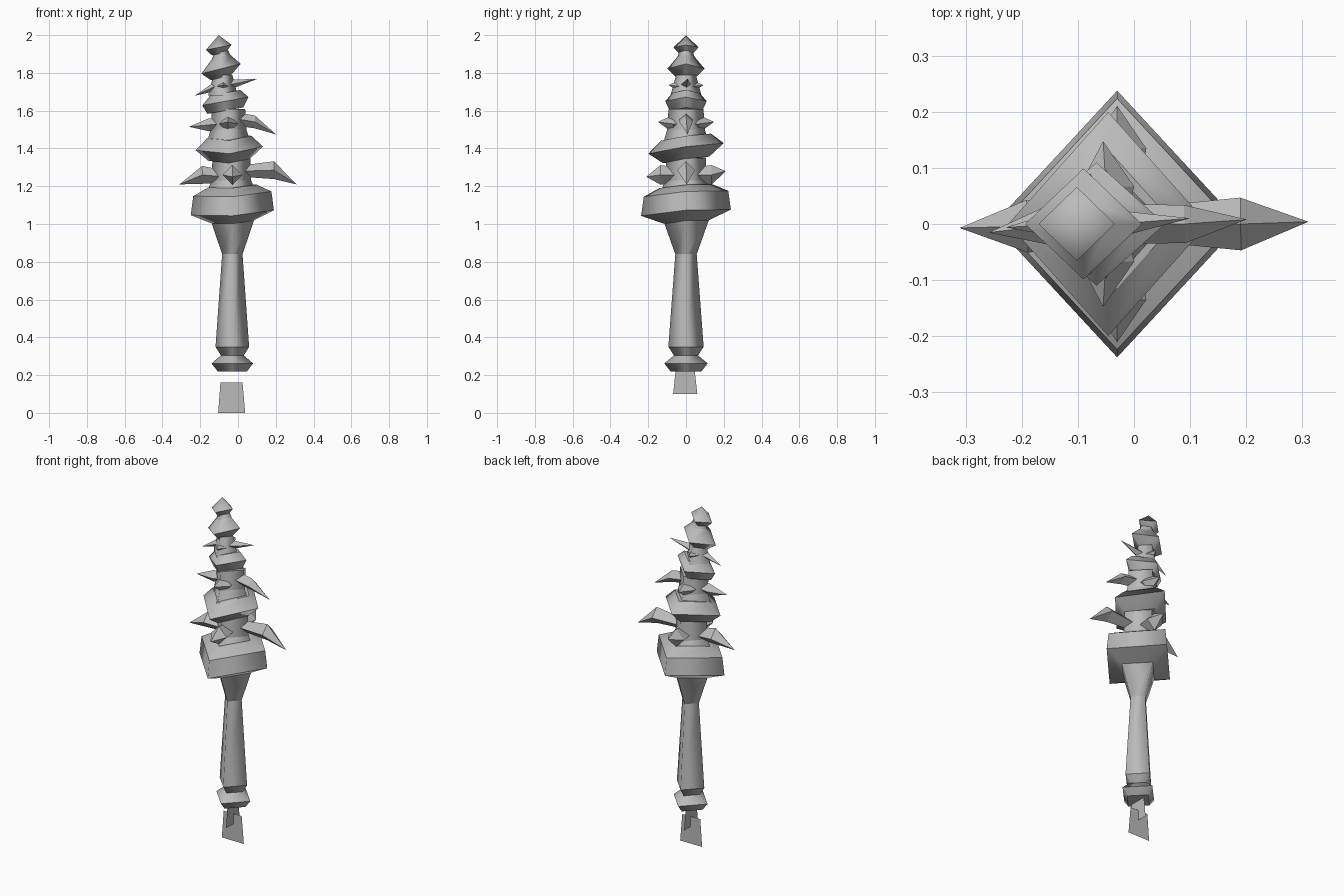
import bpy, bmesh
from mathutils import Vector

cube = bpy.data.objects.get("Cube")
if cube:
    bpy.data.objects.remove(cube, do_unlink=True)

grey = bpy.data.materials.new("stone grey")
grey.use_nodes = True
COLOR = (0.5, 0.5, 0.5, 1)
grey.diffuse_color = COLOR
grey.node_tree.nodes["Principled BSDF"].inputs["Base Color"].default_value = COLOR


def finish(name, bm):
    mesh = bpy.data.meshes.new(name)
    bmesh.ops.recalc_face_normals(bm, faces=bm.faces)
    bm.to_mesh(mesh)
    bm.free()
    mesh.materials.append(grey)
    obj = bpy.data.objects.new(name, mesh)
    bpy.context.collection.objects.link(obj)
    return obj


def loft(bm, loops, smooth):
    """Bridge four-point loops; horizontal rims stay sharp."""
    rings = [[bm.verts.new(p) for p in loop] for loop in loops]
    for low, high in zip(rings, rings[1:]):
        for i in range(4):
            j = (i + 1) % 4
            bm.faces.new((low[i], low[j], high[j], high[i])).smooth = smooth
    for ring in (rings[0], rings[-1]):
        bm.faces.new(ring)
        for i in range(4):
            bm.edges.get((ring[i], ring[i - 1])).smooth = False
    for ring in rings[1:-1]:
        for i in range(4):
            bm.edges.get((ring[i], ring[i - 1])).smooth = False


def diamond_stack(name, profile, cx, tilt_x=0, tilt_y=0, depth=1.05):
    """Diamond-section turned part; profile holds (height, radius)."""
    bm = bmesh.new()
    loops = []
    for z, r in profile:
        d = r * depth
        loops.append([Vector((cx + x, y, z + x * tilt_x + y * tilt_y))
                      for x, y in ((r, 0), (0, d), (-r, 0), (0, -d))])
    loft(bm, loops, True)
    bmesh.ops.remove_doubles(bm, verts=bm.verts, dist=0.0002)
    finish(name, bm)


def spike(name, root, knee, tip, root_size, knee_size):
    """Four-sided thorn that swells at the knee and ends in a point."""
    bm = bmesh.new()
    root, knee, tip = Vector(root), Vector(knee), Vector(tip)
    out = (tip - root) * Vector((1, 1, 0))
    side = out.normalized().cross(Vector((0, 0, 1)))
    up = Vector((0, 0, 1))
    loops = []
    for c, s in ((root, root_size), (knee, knee_size), (tip, 0.0004)):
        loops.append([c + side * s, c + up * s, c - side * s, c - up * s])
    loft(bm, loops, False)
    finish(name, bm)


def plate(name, corners):
    bm = bmesh.new()
    bm.faces.new([bm.verts.new(c) for c in corners])
    finish(name, bm)


# Handle
diamond_stack("pommel", [(.22, .078), (.262, .11), (.305, .06)], -.03)
diamond_stack("shaft", [(.3, .058), (.35, .089), (.84, .054), (1.02, .115)], -.03)

# Head and the leaning tiers above it
diamond_stack("head", [(1.01, .11), (1.06, .22), (1.16, .207), (1.2, .13)],
              -.03, .06, .07, 1.08)
diamond_stack("lower_neck", [(1.18, .125), (1.23, .105), (1.35, .1)], -.035)
diamond_stack("lower_tier", [(1.34, .11), (1.4, .178), (1.46, .118)],
              -.046, .055, .14, 1.12)
diamond_stack("middle_neck", [(1.44, .112), (1.5, .095), (1.61, .088)], -.05)
diamond_stack("middle_tier", [(1.6, .095), (1.65, .122), (1.695, .08)],
              -.067, .18, 0, .9)
diamond_stack("upper_neck", [(1.68, .078), (1.79, .05)], -.08)
diamond_stack("upper_tier", [(1.775, .053), (1.822, .104), (1.885, .048), (1.91, .038)],
              -.09, .25, 0, .95)
diamond_stack("finial", [(1.9, .036), (1.935, .068), (2, 0)], -.102, .2, 0, .97)

# Long side thorns
spike("lower_left_thorn", (.02, 0, 1.28), (.19, 0, 1.285), (.31, .004, 1.21), .03, .047)
spike("lower_right_thorn", (-.08, 0, 1.25), (-.19, -.004, 1.26), (-.31, -.007, 1.21), .035, .047)
spike("middle_left_thorn", (0, 0, 1.555), (.09, 0, 1.54), (.2, .008, 1.475), .035, .034)
spike("middle_right_thorn", (-.1, 0, 1.53), (-.155, -.003, 1.525), (-.258, -.015, 1.515), .03, .034)
spike("upper_left_thorn", (-.08, 0, 1.735), (-.035, 0, 1.74), (.098, .01, 1.767), .025, .025)
spike("upper_right_thorn", (-.08, 0, 1.74), (-.13, 0, 1.725), (-.227, -.006, 1.68), .025, .024)

# Short thorns on the front and back
for label, s in (("front", -1), ("back", 1)):
    spike("lower_%s_thorn" % label, (-.03, s * .06, 1.26), (-.03, s * .135, 1.26),
          (-.03, s * .21, 1.265 + s * .015), .04, .052)
    spike("middle_%s_thorn" % label, (-.05, s * .04, 1.53), (-.05, s * .065, 1.53),
          (-.055, s * .147, 1.54), .045, .05)
    spike("upper_%s_thorn" % label, (-.08, s * .02, 1.73), (-.08, s * .04, 1.73),
          (-.078, s * .09, 1.735), .03, .03)

# Thin crossed tang plates under the pommel
plate("wide_tang", [(-.105, 0, 0), (.038, 0, 0), (.024, 0, .16), (-.093, 0, .16)])
plate("narrow_tang", [(-.03, -.068, .1), (-.03, .06, .1), (-.03, .046, .225), (-.03, -.055, .225)])
